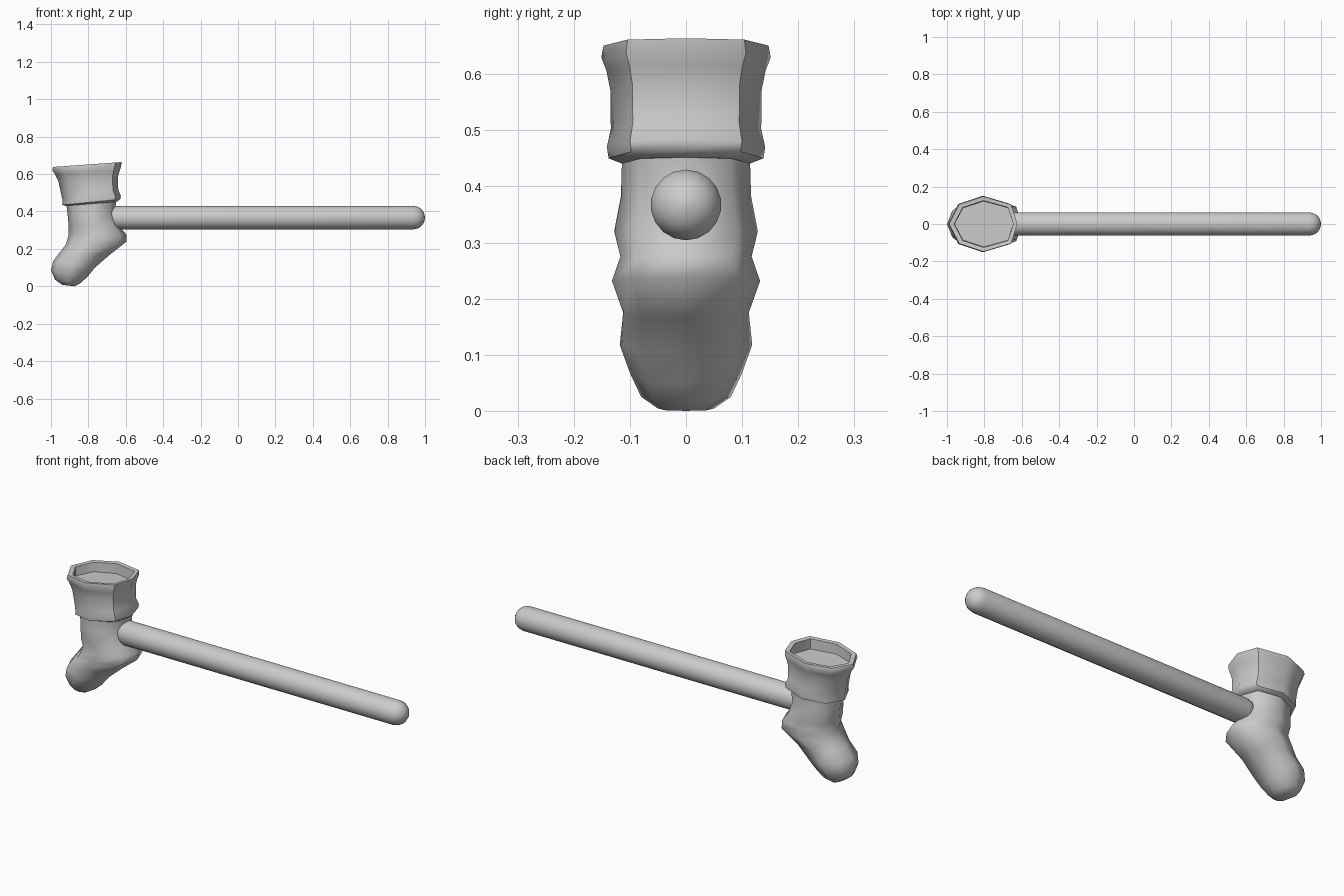
import bpy, bmesh, math
from mathutils import Vector

if "Cube" in bpy.data.objects:
    bpy.data.objects.remove(bpy.data.objects["Cube"])

grey = bpy.data.materials.new("plain grey")
grey.use_nodes = True
colour = (0.6, 0.6, 0.6, 1)
grey.diffuse_color = colour
grey.node_tree.nodes["Principled BSDF"].inputs["Base Color"].default_value = colour


def loft(name, rings, sides, blunt=1.0, angle=50):
    """Skin rings given as (toe-side x, z, heel-side x, z, half depth)."""
    bm = bmesh.new()
    loops = []
    for ax, az, bx, bz, depth in rings:
        a, b = Vector((ax, 0, az)), Vector((bx, 0, bz))
        mid, half = (a + b) / 2, (b - a) / 2
        loop = []
        for i in range(sides):
            t = 2 * math.pi * i / sides
            c, s = math.cos(t), math.sin(t)
            if 0.1 < c < 0.9:
                c *= blunt
            loop.append(bm.verts.new(mid + half * c + Vector((0, depth * s, 0))))
        loops.append(loop)
    for low, high in zip(loops, loops[1:]):
        for i in range(sides):
            j = (i + 1) % sides
            bm.faces.new((low[i], low[j], high[j], high[i]))
    bm.faces.new(loops[0])
    bm.faces.new(loops[-1])
    bmesh.ops.recalc_face_normals(bm, faces=bm.faces)
    mesh = bpy.data.meshes.new(name)
    bm.to_mesh(mesh)
    bm.free()
    mesh.materials.append(grey)
    obj = bpy.data.objects.new(name, mesh)
    bpy.context.collection.objects.link(obj)
    bpy.ops.object.select_all(action='DESELECT')
    obj.select_set(True)
    bpy.context.view_layer.objects.active = obj
    bpy.ops.object.shade_smooth_by_angle(angle=math.radians(angle))
    return obj


# Sock foot and leg, from toe to ankle
loft("sock", [
    (-0.94, 0.008, -0.875, 0.0, 0.05),
    (-0.978, 0.035, -0.845, 0.015, 0.08),
    (-1.0, 0.085, -0.805, 0.05, 0.1),
    (-0.988, 0.135, -0.765, 0.10, 0.118),
    (-0.95, 0.185, -0.69, 0.165, 0.112),
    (-0.92, 0.225, -0.597, 0.238, 0.132),
    (-0.905, 0.275, -0.595, 0.275, 0.117),
    (-0.905, 0.315, -0.64, 0.325, 0.128),
    (-0.91, 0.375, -0.66, 0.39, 0.116),
    (-0.918, 0.44, -0.65, 0.46, 0.114),
], 8, 1.12, 80)

# Flared cuff with a shallow recessed top
loft("cuff", [
    (-0.92, 0.43, -0.648, 0.452, 0.115),
    (-0.94, 0.435, -0.63, 0.465, 0.138),
    (-0.938, 0.458, -0.626, 0.483, 0.141),
    (-0.945, 0.49, -0.64, 0.515, 0.134),
    (-0.96, 0.56, -0.642, 0.585, 0.135),
    (-0.978, 0.598, -0.634, 0.615, 0.142),
    (-0.993, 0.62, -0.625, 0.64, 0.151),
    (-0.988, 0.638, -0.623, 0.664, 0.147),
    (-0.962, 0.638, -0.645, 0.66, 0.125),
    (-0.96, 0.59, -0.645, 0.605, 0.122),
], 8, 1.15)

# Round-ended handle
radius, height, start, end = 0.063, 0.367, -0.71, 1.0
dome = [math.radians(a) for a in (4, 25, 45, 65, 90)]
stations = [(start + radius * (1 - math.cos(a)), radius * math.sin(a)) for a in dome]
stations += [(end - radius * (1 - math.cos(a)), radius * math.sin(a)) for a in reversed(dome)]
loft("handle", [(x, height - r, x, height + r, r) for x, r in stations], 18)
